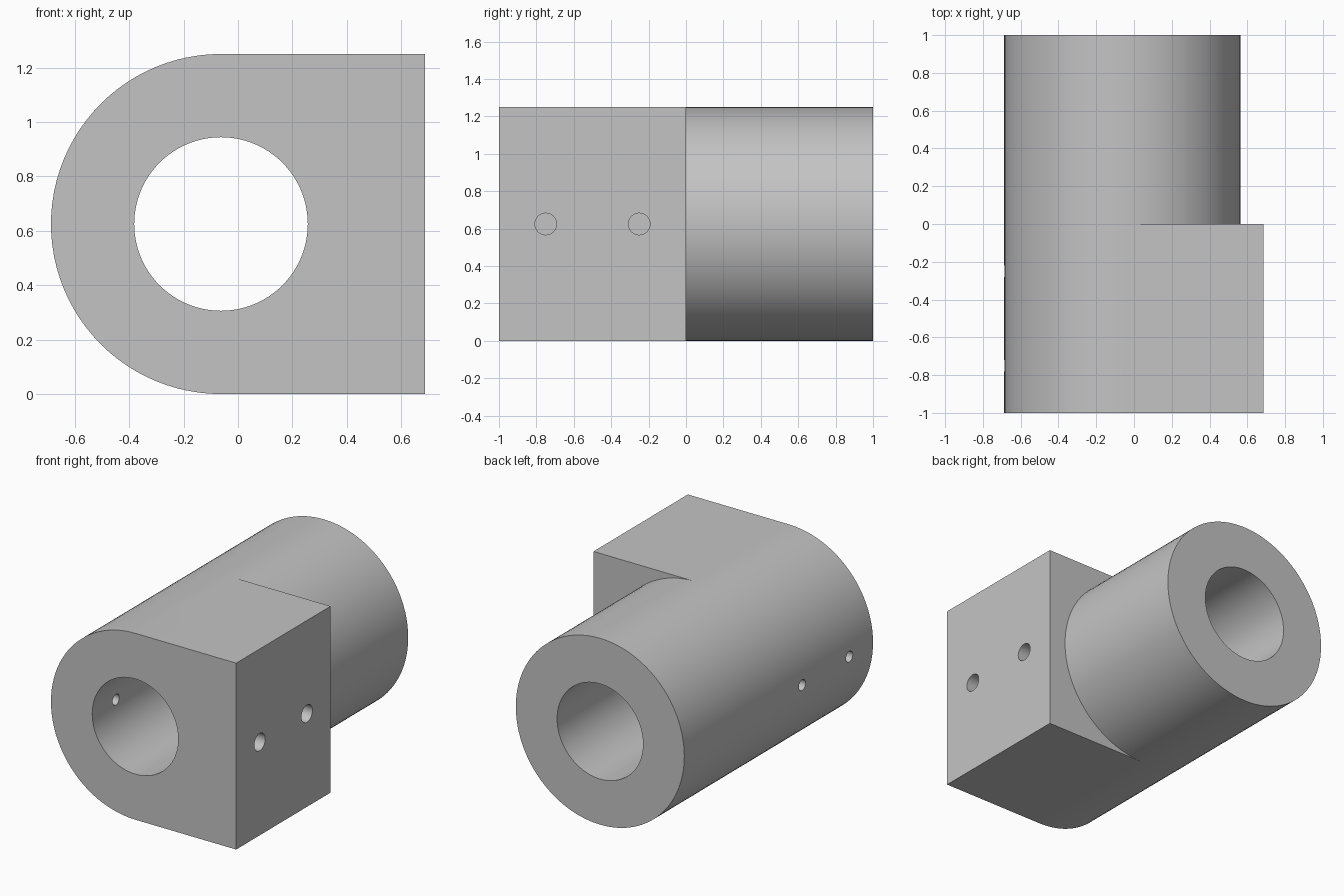
import bpy, bmesh, math

cube = bpy.data.objects.get("Cube")
if cube:
    bpy.data.objects.remove(cube, do_unlink=True)

N = 96                      # segments round the tube
R, BORE = 0.625, 0.319      # outer and bore radius
CX, CZ = -0.0625, R         # tube axis
WALL = 0.6865               # flat side of the block

grey = bpy.data.materials.new("plain_grey")
grey.use_nodes = True
colour = (0.55, 0.55, 0.55, 1)
grey.diffuse_color = colour
grey.node_tree.nodes["Principled BSDF"].inputs["Base Color"].default_value = colour


def add_object(name, bm):
    bmesh.ops.recalc_face_normals(bm, faces=bm.faces)
    mesh = bpy.data.meshes.new(name)
    bm.to_mesh(mesh)
    bm.free()
    obj = bpy.data.objects.new(name, mesh)
    mesh.materials.append(grey)
    bpy.context.collection.objects.link(obj)
    return obj


# Tube with a square block on the front half, angles run from the bottom point
bm = bmesh.new()
half = N // 2


def ring(radius, y):
    step = 2 * math.pi / N
    return [bm.verts.new((CX + radius * math.sin(i * step), y,
                          CZ - radius * math.cos(i * step))) for i in range(N)]


outer_back, inner_back, inner_front = ring(R, 1), ring(BORE, 1), ring(BORE, -1)
outer_mid, outer_front = ring(R, 0), ring(R, -1)
corners = {(y, z): bm.verts.new((WALL, y, z)) for y in (-1, 0) for z in (0, 2 * R)}
fb, ft = corners[-1, 0], corners[-1, 2 * R]
mb, mt = corners[0, 0], corners[0, 2 * R]

for i in range(N):
    j = (i + 1) % N
    bm.faces.new((inner_front[i], inner_front[j], inner_back[j], inner_back[i]))
    bm.faces.new((inner_back[i], inner_back[j], outer_back[j], outer_back[i]))
    bm.faces.new((outer_mid[i], outer_mid[j], outer_back[j], outer_back[i]))
    if i >= half:           # rounded side of the front half
        bm.faces.new((outer_front[i], outer_front[j], outer_mid[j], outer_mid[i]))
        bm.faces.new((inner_front[i], inner_front[j], outer_front[j], outer_front[i]))

# Block: front face, step face, bottom, top and flat side
bm.faces.new([outer_front[0], fb, ft, outer_front[half]] + inner_front[half::-1])
bm.faces.new([mb, mt] + outer_mid[half::-1])
bm.faces.new((outer_front[0], fb, mb, outer_mid[0]))
bm.faces.new((outer_front[half], ft, mt, outer_mid[half]))
bm.faces.new((fb, ft, mt, mb))
bmesh.ops.delete(bm, geom=[v for v in bm.verts if not v.link_faces], context='VERTS')
body = add_object("bracket_body", bm)


# Cross holes: wide blind ones in the flat side, narrow ones through the round wall
def drill(name, radius, x0, x1, y):
    bpy.ops.mesh.primitive_cylinder_add(
        vertices=32, radius=radius, depth=x1 - x0,
        location=((x0 + x1) / 2, y, CZ), rotation=(0, math.pi / 2, 0))
    cutter = bpy.context.object
    cutter.name = name
    cutter.data.materials.append(grey)
    cutter.hide_render = True
    mod = body.modifiers.new(name, 'BOOLEAN')
    mod.operation, mod.solver, mod.object = 'DIFFERENCE', 'EXACT', cutter
    bpy.context.view_layer.objects.active = body
    bpy.ops.object.modifier_apply(modifier=name)
    bpy.data.objects.remove(cutter, do_unlink=True)


for y in (-0.75, -0.25):
    drill("wide_hole_cutter", 0.058, WALL - 0.32, WALL + 0.1, y)
    drill("narrow_hole_cutter", 0.036, CX - R - 0.1, CX - 0.1, y)

bpy.ops.object.select_all(action='DESELECT')
body.select_set(True)
bpy.context.view_layer.objects.active = body
bpy.ops.object.shade_smooth_by_angle(angle=math.radians(30))
